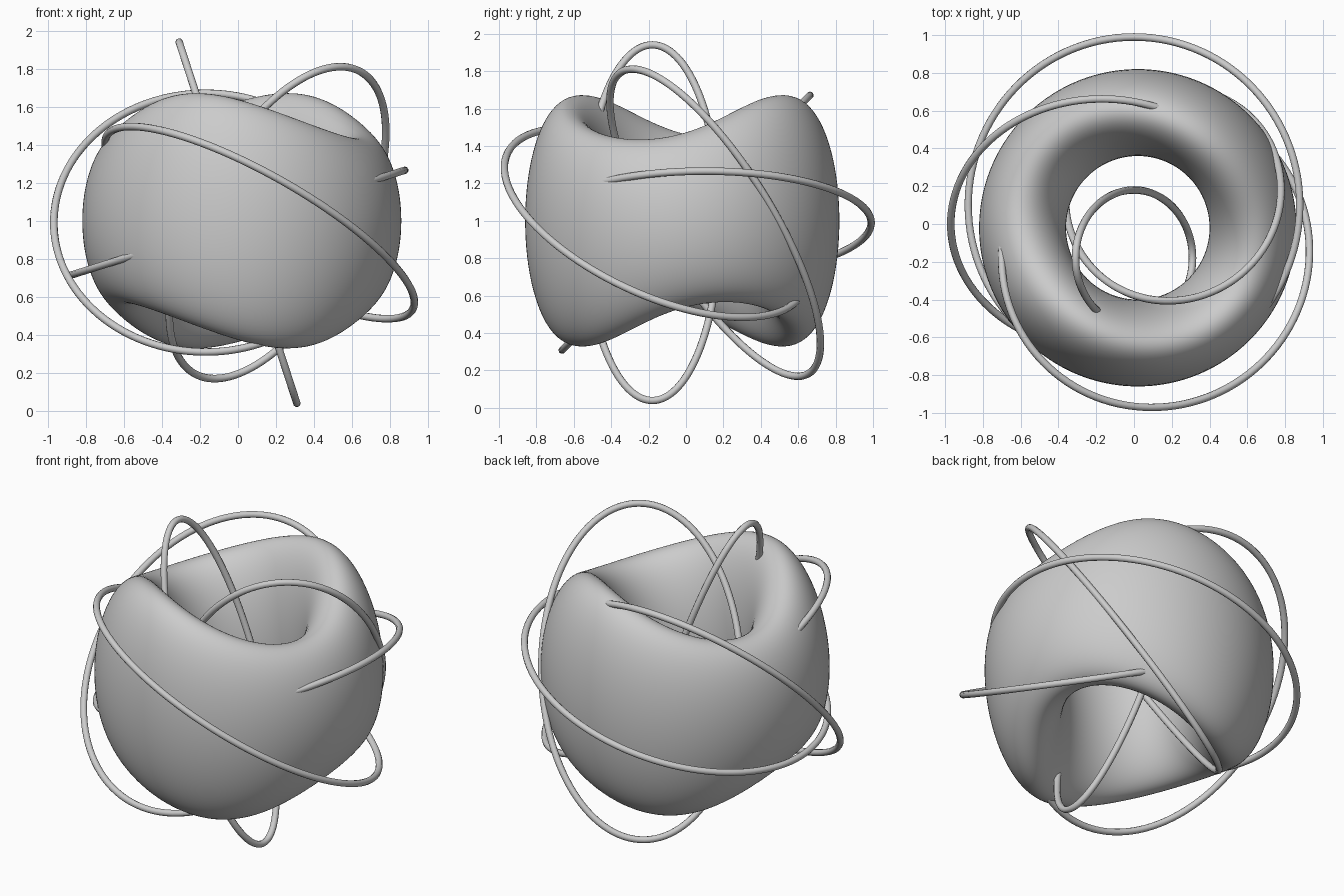
import bpy, math
from math import sin, cos, pi
from mathutils import Vector

if "Cube" in bpy.data.objects:
    bpy.data.objects.remove(bpy.data.objects["Cube"])

CX, CY, CZ = 0.02, -0.02, 1.0
NU, NV = 160, 80


def ring_point(p, t):
    """Tall torus whose section shears and rises twice per turn."""
    r = 0.61 + 0.23 * cos(t)
    z = 0.55 * sin(t) - 0.083 * sin(t + 2 * p) + 0.085 * sin(2 * p)
    return (CX + r * cos(p), CY + r * sin(p), CZ + z)


# Twisted ring body
verts = [ring_point(2 * pi * i / NU, 2 * pi * j / NV) for i in range(NU) for j in range(NV)]
faces = [(i * NV + j, (i + 1) % NU * NV + j, (i + 1) % NU * NV + (j + 1) % NV, i * NV + (j + 1) % NV)
         for i in range(NU) for j in range(NV)]
mesh = bpy.data.meshes.new("twisted_ring")
mesh.from_pydata(verts, [], faces)
mesh.shade_smooth()
bpy.context.collection.objects.link(bpy.data.objects.new("twisted_ring", mesh))


def wire(name, e, f, shift, a, b):
    """Closed oval wire: half-axis a along e (centre moved by shift), half-axis b along f."""
    e, f = Vector(e).normalized(), Vector(f).normalized()
    cu = bpy.data.curves.new(name, 'CURVE')
    cu.dimensions = '3D'
    cu.bevel_depth = 0.02
    cu.bevel_resolution = 3
    sp = cu.splines.new('POLY')
    n = 120
    sp.points.add(n - 1)
    for k in range(n):
        t = 2 * pi * k / n
        q = Vector((0, 0, 0.99)) + e * (shift + a * cos(t)) + f * (b * sin(t))
        sp.points[k].co = (*q, 1)
    sp.use_cyclic_u = True
    sp.use_smooth = True
    bpy.context.collection.objects.link(bpy.data.objects.new(name, cu))


# Oval wires looping round the ring, partly buried in it
wire("left_wire", (-1, 0, 0), (0, .697, .717), .17, .80, .95)
wire("front_wire", (.57, -.82, 0), (.70, .486, -.525), .20, .80, .965)
wire("right_wire", (.8, .6, 0), (.335, -.447, .83), .26, .58, .99)
wire("inner_wire", (0, 1, 0), (-.315, 0, .967), -.18, .36, 1.0)
wire("back_wire", (0, 1, 0), (.955, 0, .30), .10, .89, .92)
